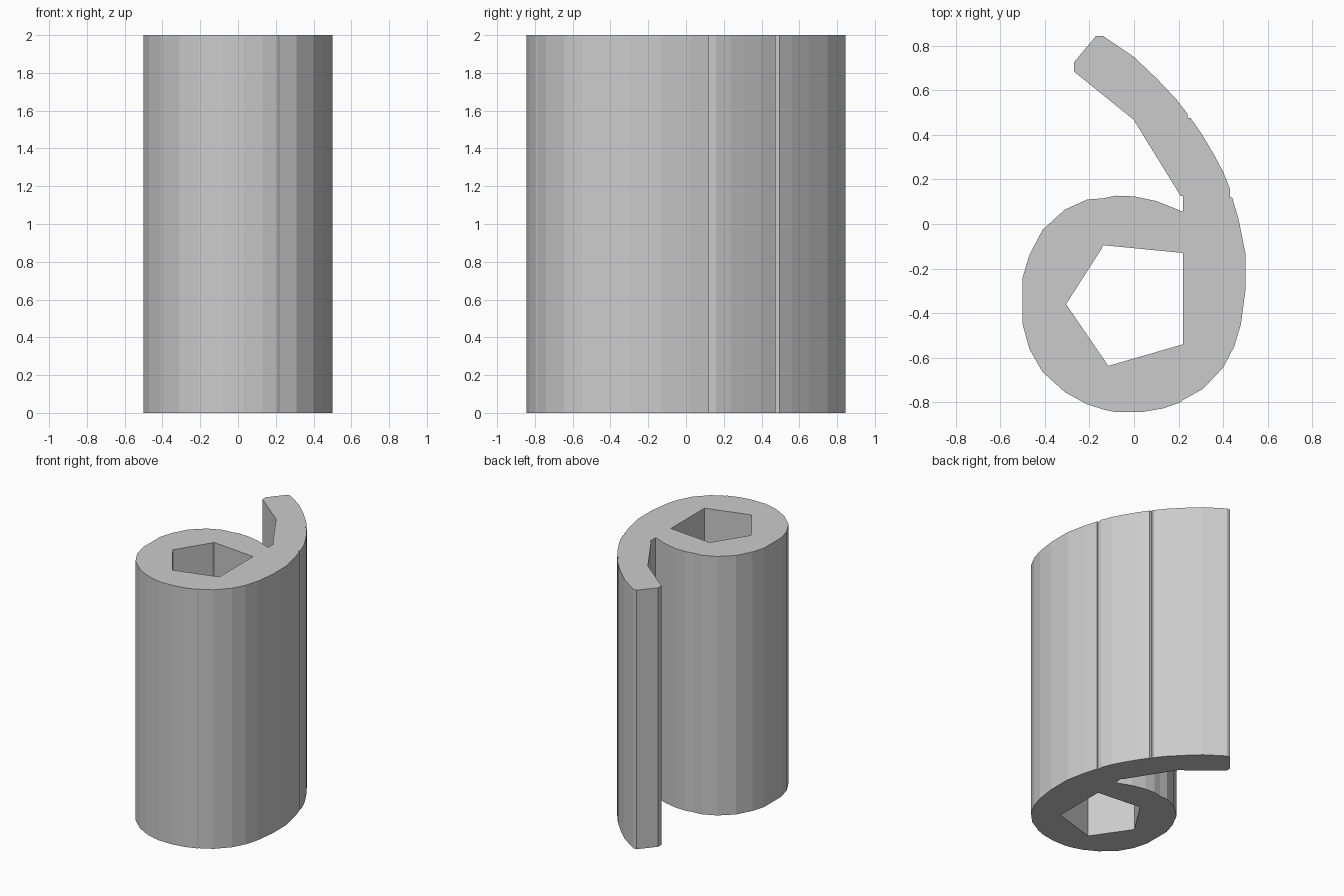
import bpy
import bmesh

HEIGHT = 2.0

# Outer outline: curved tail, right flank, round bowl, inner side of the tail
OUTLINE = [
    (-0.17, 0.845), (-0.14, 0.845), (0.0, 0.75), (0.10, 0.655), (0.19, 0.56),
    (0.24, 0.495), (0.24, 0.475), (0.255, 0.475), (0.31, 0.395), (0.36, 0.31), (0.40, 0.235),
    (0.43, 0.16), (0.43, 0.12), (0.44, 0.12), (0.47, 0.02), (0.50, -0.13),
    (0.50, -0.30), (0.48, -0.45), (0.45, -0.55), (0.40, -0.645), (0.31, -0.74),
    (0.22, -0.79), (0.21, -0.80), (0.13, -0.828), (0.03, -0.845), (-0.08, -0.845),
    (-0.13, -0.835), (-0.21, -0.81), (-0.31, -0.755), (-0.41, -0.665),
    (-0.47, -0.56), (-0.50, -0.45), (-0.50, -0.24), (-0.47, -0.14),
    (-0.41, -0.025), (-0.31, 0.065), (-0.21, 0.11), (-0.14, 0.115),
    (-0.08, 0.127), (0.0, 0.124), (0.10, 0.103), (0.22, 0.055),
    (0.22, 0.125), (0.21, 0.125), (0.0, 0.465), (-0.01, 0.475),
    (-0.27, 0.685), (-0.27, 0.725),
]
# Five-sided through hole
HOLE = [
    (0.22, -0.13), (-0.14, -0.095), (-0.145, -0.11), (-0.305, -0.36),
    (-0.12, -0.63), (-0.115, -0.637), (0.22, -0.54),
]


def add_loop(bm, points):
    verts = [bm.verts.new((x, y, 0)) for x, y in points]
    return [bm.edges.new((v, verts[(i + 1) % len(verts)])) for i, v in enumerate(verts)]


# Fill the profile between both loops and extrude it upward
bm = bmesh.new()
edges = add_loop(bm, OUTLINE) + add_loop(bm, HOLE)
bmesh.ops.triangle_fill(bm, use_beauty=True, use_dissolve=False, edges=edges, normal=(0, 0, 1))
extruded = bmesh.ops.extrude_face_region(bm, geom=bm.faces[:], use_keep_orig=True)
top = [g for g in extruded["geom"] if isinstance(g, bmesh.types.BMVert)]
bmesh.ops.translate(bm, verts=top, vec=(0, 0, HEIGHT))
bmesh.ops.recalc_face_normals(bm, faces=bm.faces[:])

mesh = bpy.data.meshes.new("curled_block")
bm.to_mesh(mesh)
bm.free()
block = bpy.data.objects.new("curled_block", mesh)
bpy.context.collection.objects.link(block)
